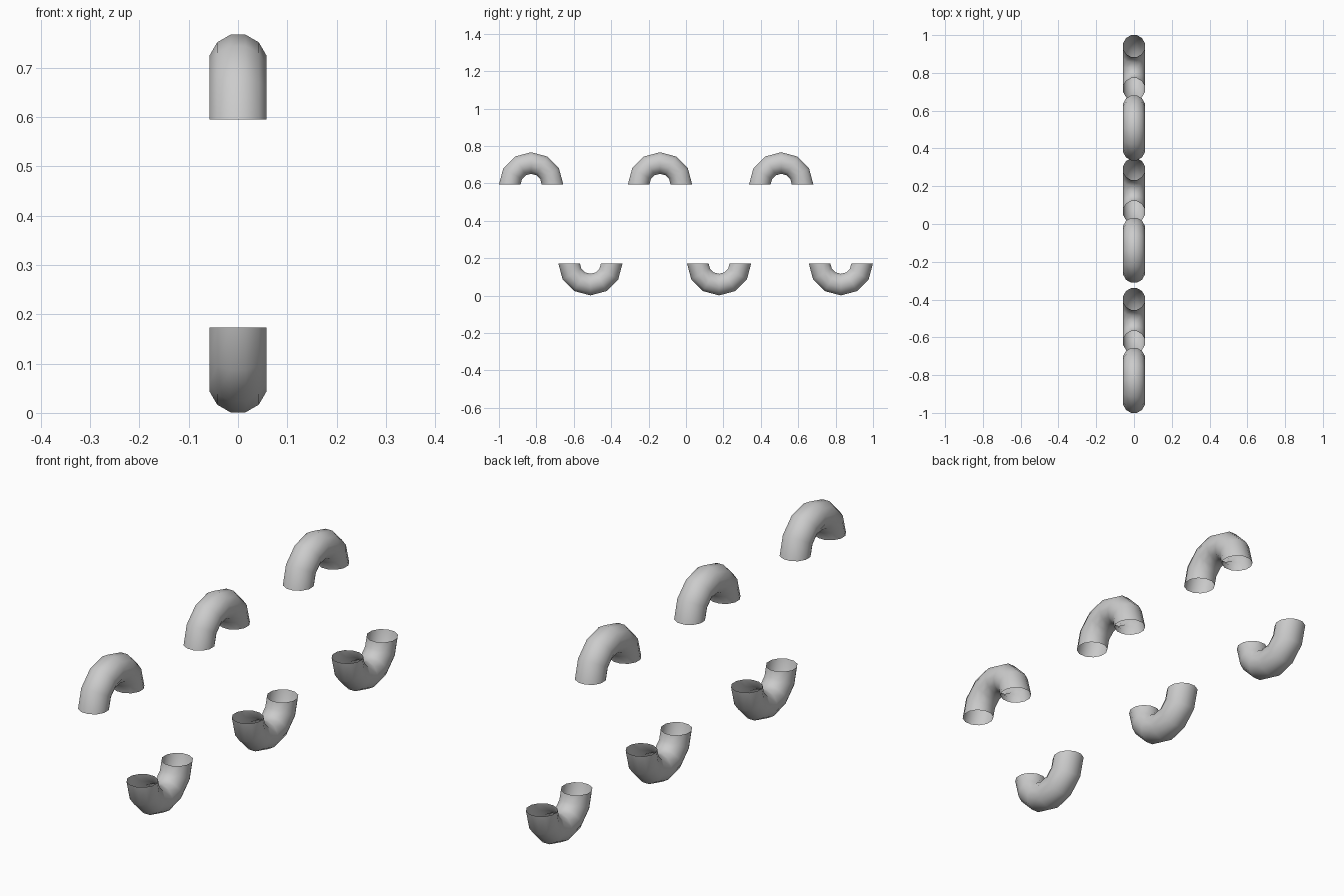
import bpy, bmesh, math

if "Cube" in bpy.data.objects:
    bpy.data.objects.remove(bpy.data.objects["Cube"])

BEND = 0.114    # bend radius of the centre line
TUBE = 0.0598   # tube radius
STEPS = 6       # segments along the half turn
SIDES = 12      # sides of the tube


def pipe_bend(name, y, z, up):
    """Open half-turn of pipe, arching up (1) or sagging down (-1)."""
    bm = bmesh.new()
    rings = []
    for i in range(STEPS + 1):
        a = math.pi * i / STEPS
        ring = []
        for j in range(SIDES):
            t = 2 * math.pi * (j + 0.5) / SIDES
            r = BEND + TUBE * math.cos(t)
            ring.append(bm.verts.new((TUBE * math.sin(t), r * math.cos(a), up * r * math.sin(a))))
        rings.append(ring)
    for a, b in zip(rings, rings[1:]):
        for j in range(SIDES):
            k = (j + 1) % SIDES
            bm.faces.new((a[j], a[k], b[k], b[j])).smooth = True
    # point the normals away from the centre line
    bm.normal_update()
    bm.faces.ensure_lookup_table()
    f = bm.faces[0]
    c = f.calc_center_median()
    radial = c.copy()
    radial.x = 0
    if f.normal.dot(c - radial.normalized() * BEND) < 0:
        bmesh.ops.reverse_faces(bm, faces=bm.faces[:])
    mesh = bpy.data.meshes.new(name)
    bm.to_mesh(mesh)
    bm.free()
    obj = bpy.data.objects.new(name, mesh)
    obj.location = (0, y, z)
    bpy.context.collection.objects.link(obj)


# Upper arches
for n, y in enumerate((-0.828, -0.139, 0.509)):
    pipe_bend(f"upper_pipe_bend_{n + 1}", y, 0.595, 1)

# Lower bends
for n, y in enumerate((-0.511, 0.177, 0.828)):
    pipe_bend(f"lower_pipe_bend_{n + 1}", y, 0.173, -1)
